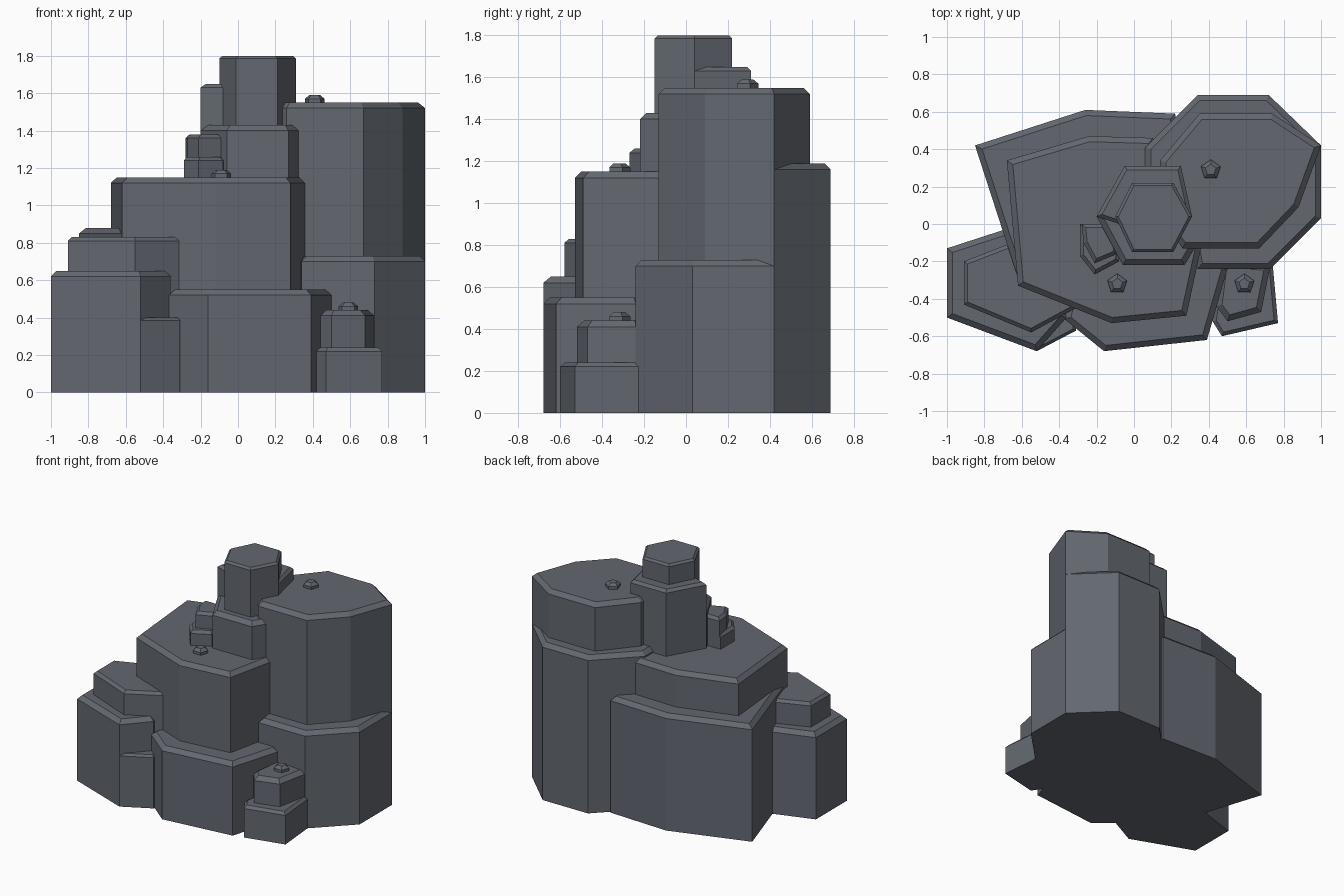
import bpy
import bmesh
from math import cos, sin, tau

if "Cube" in bpy.data.objects:
    bpy.data.objects.remove(bpy.data.objects["Cube"], do_unlink=True)

# Single slate grey stone
stone = bpy.data.materials.new("slate grey stone")
stone.use_nodes = True
slate = (0.125, 0.138, 0.162, 1)
stone.diffuse_color = slate
shader = stone.node_tree.nodes["Principled BSDF"]
shader.inputs["Base Color"].default_value = slate
shader.inputs["Roughness"].default_value = 0.9


def rock(name, outline, top, bottom=0, chamfer=3):
    """Flat-topped rock column with a chamfered rim; sizes in hundredths."""
    bm = bmesh.new()
    corners = [bm.verts.new((x / 100, y / 100, bottom / 100)) for x, y in outline]
    base = bm.faces.new(corners)
    base.normal_update()
    if base.normal.z < 0:
        base.normal_flip()
    # Raise the walls, keeping a floor underneath
    raised = bmesh.ops.extrude_face_region(bm, geom=[base], use_keep_orig=True)
    lifted = [item for item in raised["geom"] if isinstance(item, bmesh.types.BMVert)]
    lid = next(item for item in raised["geom"] if isinstance(item, bmesh.types.BMFace))
    for vert in lifted:
        vert.co.z = (top - chamfer) / 100
    bmesh.ops.recalc_face_normals(bm, faces=bm.faces[:])
    bm.normal_update()
    # Chamfer the rim by insetting and lifting the lid
    bmesh.ops.inset_region(bm, faces=[lid], thickness=chamfer / 100,
                           depth=0, use_even_offset=True)
    for vert in lid.verts:
        vert.co.z = top / 100
    bmesh.ops.recalc_face_normals(bm, faces=bm.faces[:])
    mesh = bpy.data.meshes.new(name)
    bm.to_mesh(mesh)
    bm.free()
    mesh.materials.append(stone)
    obj = bpy.data.objects.new(name, mesh)
    bpy.context.collection.objects.link(obj)
    return obj


def pebble(name, x, y, ground):
    """Small five-sided stone lying on a ledge."""
    ring = [(x + 5.5 * cos(tau * i / 5 + 0.3), y + 5.5 * sin(tau * i / 5 + 0.3))
            for i in range(5)]
    rock(name, ring, ground + 4, ground - 1, chamfer=2)


# Central block with a lower shelf behind and an apron in front
rock("central_block",
     [(-68, 34), (-24, 47), (10, 46), (36, -12), (28, -49), (-12, -53), (-62, -33)], top=115)
rock("central_back_shelf",
     [(-85, 42), (-26, 61), (22, 59), (30, 10), (-30, -28), (-61, -32)], top=88)
rock("front_apron",
     [(-37, -51), (-16, -68), (39, -62), (50, -24), (30, 0), (-30, -20)], top=55)

# Tall block on the left with ledges at two heights
rock("tall_block",
     [(14, 34), (35, 59), (74, 59), (100, 42), (88, 9), (67, -13), (26, -13), (14, 4)], top=155)
rock("tall_block_front_ledge",
     [(34, -24), (73, -24), (100, 3), (100, 42), (40, 40), (30, 0)], top=73)
rock("tall_block_back_ledge",
     [(6, 41), (34, 69), (72, 69), (100, 42), (60, 10), (6, 15)], top=119)

# Summit column, stepped at front and back
rock("summit_column",
     [(-10, 4), (-1, 22), (21, 22), (31, 4), (21, -15), (-1, -15)],
     top=180, bottom=100, chamfer=1.5)
rock("summit_front_step",
     [(-20, 4), (-6, -22), (27, -22), (33, -12), (31, 4), (5, 14)], top=143, bottom=100)
rock("summit_back_step",
     [(-20, 4), (-5, 31), (25, 31), (31, 4), (10, -6)], top=165, bottom=100, chamfer=2)

# Small stepped rock leaning on the summit column
rock("summit_foot_lower",
     [(-29, 0), (-29, -17), (-21, -27), (-8, -20), (-6, 0)], top=126, bottom=110, chamfer=2)
rock("summit_foot_upper",
     [(-28, 0), (-27, -10), (-21, -21), (-9, -16), (-8, 0)], top=138, bottom=110, chamfer=2)

# Low outcrop on the right
rock("right_outcrop",
     [(-100, -13), (-60, 0), (-40, -30), (-36, -50), (-52, -68), (-100, -50)], top=65)
rock("right_outcrop_cap",
     [(-91, -20), (-60, -8), (-31, -30), (-31, -45), (-55, -58), (-91, -43)], top=83, bottom=50, chamfer=2)
rock("right_outcrop_toe",
     [(-80, -40), (-52, -68), (-31, -57), (-31, -35)], top=40, chamfer=1.5)

# Small stepped rock at the front left
rock("front_left_step",
     [(42, -52), (47, -60), (77, -53), (74, -20), (46, -20)], top=24, chamfer=2)
rock("front_left_top",
     [(44, -44), (50, -52), (68, -47), (73, -22), (47, -20)], top=44)

# Loose pebbles
pebble("pebble_tall_block", 41, 29, ground=155)
pebble("pebble_central_block", -9, -32, ground=115)
pebble("pebble_front_left", 59, -32, ground=44)
